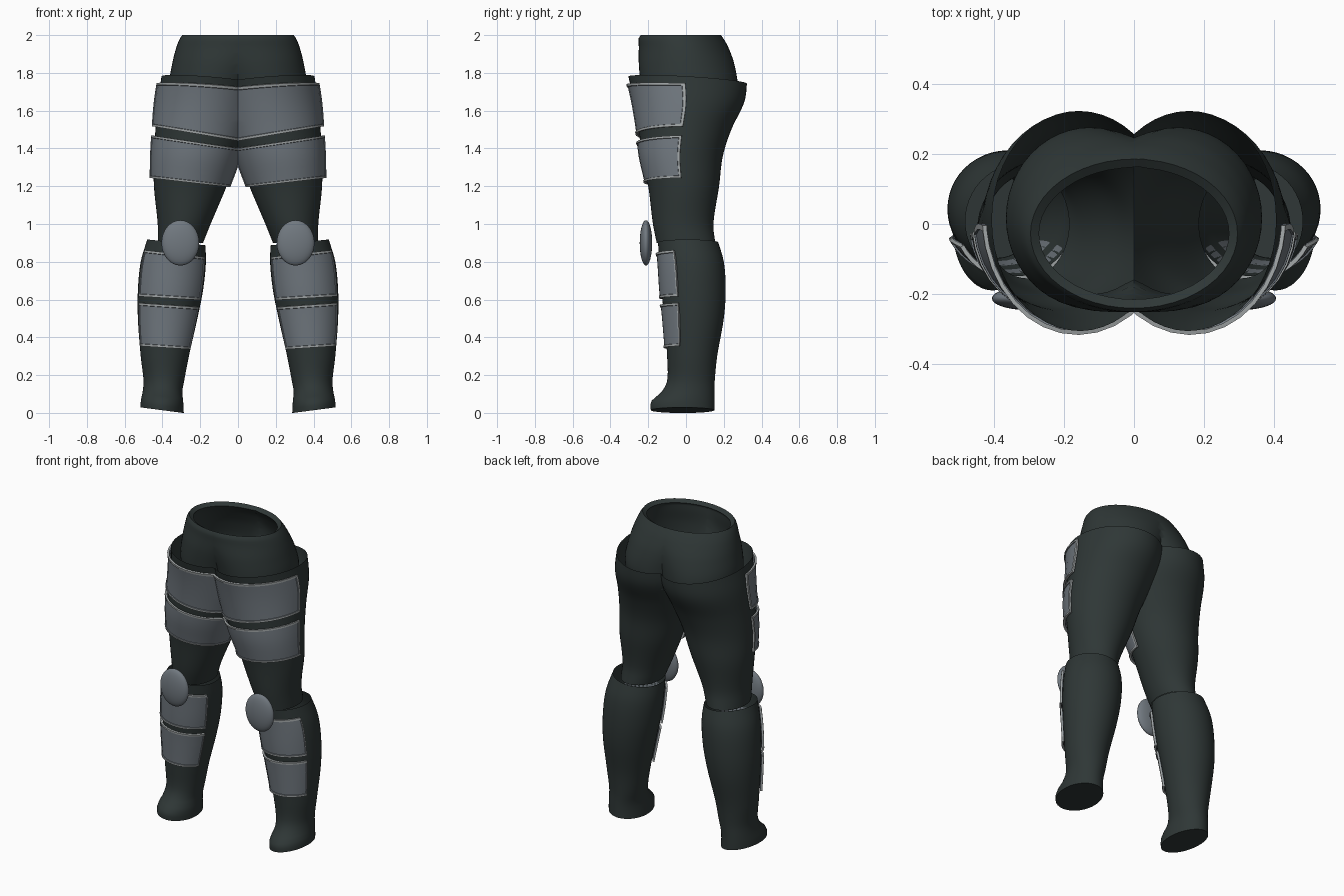
import bpy, bmesh, math
from mathutils import Matrix

if "Cube" in bpy.data.objects:
    bpy.data.objects.remove(bpy.data.objects["Cube"])


def material(name, rgb):
    m = bpy.data.materials.new(name)
    m.diffuse_color = (*rgb, 1)
    m.use_nodes = True
    m.node_tree.nodes["Principled BSDF"].inputs["Base Color"].default_value = m.diffuse_color
    return m


CLOTH = material("dark cloth", (0.028, 0.038, 0.037))
ARMOUR = material("grey armour", (0.165, 0.19, 0.215))
EDGE = material("light edging", (0.36, 0.385, 0.39))

# Cross-sections of the right-hand half: z, x inner, x outer, y front, y back
WAIST = [(1.62, -.10, .345, -.23, .27), (1.73, -.12, .365, -.24, .275),
         (1.85, -.20, .348, -.25, .255), (1.94, -.29, .325, -.25, .222),
         (1.985, -.306, .306, -.25, .196), (2.0, -.295, .295, -.24, .185)]
THIGH = [(.90, .185, .425, -.155, .155), (1.0, .145, .425, -.175, .145),
         (1.2, .06, .445, -.20, .175), (1.36, .0, .445, -.235, .195),
         (1.5, -.05, .437, -.25, .24), (1.65, -.09, .425, -.275, .31),
         (1.78, -.10, .405, -.305, .325)]
SHIN = [(0, .287, .515, -.185, .15), (.06, .29, .515, -.185, .15),
        (.11, .295, .505, -.13, .15), (.17, .285, .50, -.10, .152),
        (.3, .26, .515, -.10, .165), (.5, .215, .53, -.115, .20),
        (.65, .185, .53, -.13, .21), (.8, .17, .515, -.14, .20),
        (.92, .175, .48, -.15, .165)]


def section(table, z):
    """Smoothly interpolated cross-section at height z."""
    n = len(table)
    z = min(max(z, table[0][0]), table[-1][0])
    i = next(k for k in range(n - 1) if z <= table[k + 1][0])
    h = table[i + 1][0] - table[i][0]
    t = (z - table[i][0]) / h

    def slope(k, c):
        a, b = table[max(k - 1, 0)], table[min(k + 1, n - 1)]
        return (b[c] - a[c]) / (b[0] - a[0]) * h

    return [(2*t**3 - 3*t**2 + 1) * table[i][c] + (t**3 - 2*t**2 + t) * slope(i, c)
            + (3*t**2 - 2*t**3) * table[i + 1][c] + (t**3 - t**2) * slope(i + 1, c)
            for c in range(1, 5)]


def point(table, angle, t, low, high, off):
    """Point on a limb, between two sloped planes (z0, x slope, y slope)."""
    x = y = 0
    z = low[0] + (high[0] - low[0]) * t
    for _ in range(5):
        xi, xo, yf, yb = section(table, z)
        x = (xi + xo) / 2 + ((xo - xi) / 2 + off) * math.cos(angle)
        y = (yf + yb) / 2 + ((yb - yf) / 2 + off) * math.sin(angle)
        lo, hi = (p[0] + p[1] * x + p[2] * y for p in (low, high))
        z = lo + (hi - lo) * t
    return x, y, z


def finish(name, bm, mats, thickness=0):
    """Trim at the middle, mirror, thicken and smooth."""
    geom = bm.verts[:] + bm.edges[:] + bm.faces[:]
    bmesh.ops.bisect_plane(bm, geom=geom, plane_co=(0, 0, 0), plane_no=(1, 0, 0),
                           clear_inner=True)
    mesh = bpy.data.meshes.new(name)
    bm.to_mesh(mesh)
    bm.free()
    for m in mats:
        mesh.materials.append(m)
    ob = bpy.data.objects.new(name, mesh)
    bpy.context.collection.objects.link(ob)
    ob.modifiers.new("mirror", 'MIRROR').merge_threshold = 0.001
    if thickness:
        solid = ob.modifiers.new("thickness", 'SOLIDIFY')
        solid.thickness = thickness
        solid.offset = -1
    bpy.ops.object.select_all(action='DESELECT')
    ob.select_set(True)
    bpy.context.view_layer.objects.active = ob
    bpy.ops.object.convert(target='MESH')
    bpy.ops.object.shade_smooth_by_angle(angle=math.radians(40))


def limb(name, table, low, high, rows, cap=False, thickness=0):
    bm = bmesh.new()
    seg = 48
    rings = [[bm.verts.new(point(table, math.tau * i / seg, j / rows, low, high, 0))
              for i in range(seg)] for j in range(rows + 1)]
    for a, b in zip(rings, rings[1:]):
        for i in range(seg):
            k = (i + 1) % seg
            bm.faces.new((a[i], a[k], b[k], b[i]))
    if cap:
        bm.faces.new(rings[0][::-1])
    finish(name, bm, [CLOTH], thickness)


def plate(name, table, start, end, low, high, off):
    """Curved armour plate with a raised light border."""
    def steps(n, e):
        return [0, e, e * 1.15] + [k / n for k in range(1, n)] + [1 - e * 1.15, 1 - e, 1]

    us, vs = steps(16, .017), steps(6, .05)
    a0, a1 = math.radians(start), math.radians(end)
    border = lambda k, n: k < 2 or k > n - 3
    bm = bmesh.new()
    grid = []
    for j, v in enumerate(vs):
        row = []
        for i, u in enumerate(us):
            raised = border(i, len(us)) or border(j, len(vs))
            row.append(bm.verts.new(point(table, a0 + (a1 - a0) * u, v, low, high,
                                          off + (.005 if raised else 0))))
        grid.append(row)
    for j in range(len(vs) - 1):
        for i in range(len(us) - 1):
            f = bm.faces.new((grid[j][i], grid[j][i + 1], grid[j + 1][i + 1], grid[j + 1][i]))
            f.material_index = int(i in (0, len(us) - 2) or j in (0, len(vs) - 2))
    finish(name, bm, [ARMOUR, EDGE], .012)


# Cloth: waistband, thighs and lower legs with feet
limb("waistband", WAIST, (1.62, 0, 0), (2.0, 0, 0), 24, thickness=.03)
limb("thighs", THIGH, (.90, 0, 0), (1.75, .08, -.06), 30)
limb("lower_legs", SHIN, (-.038, .13, 0), (.87, .1, 0), 36, cap=True)

# Armour plates on the front of the legs
plate("upper_thigh_plates", THIGH, 183, 357, (1.44, .17, 0), (1.715, .07, -.04), .016)
plate("lower_thigh_plates", THIGH, 183, 357, (1.19, .115, 0), (1.40, .15, 0), .016)
plate("upper_shin_plates", SHIN, 208, 332, (.585, .06, 0), (.805, .115, 0), .012)
plate("lower_shin_plates", SHIN, 208, 332, (.32, .065, 0), (.545, .07, 0), .012)

# Knee pads
bm = bmesh.new()
bmesh.ops.create_uvsphere(bm, u_segments=32, v_segments=16, radius=1,
                          matrix=Matrix.Translation((.305, -.212, .9))
                          @ Matrix.Diagonal((.1, .033, .12, 1)))
finish("knee_pads", bm, [ARMOUR])
